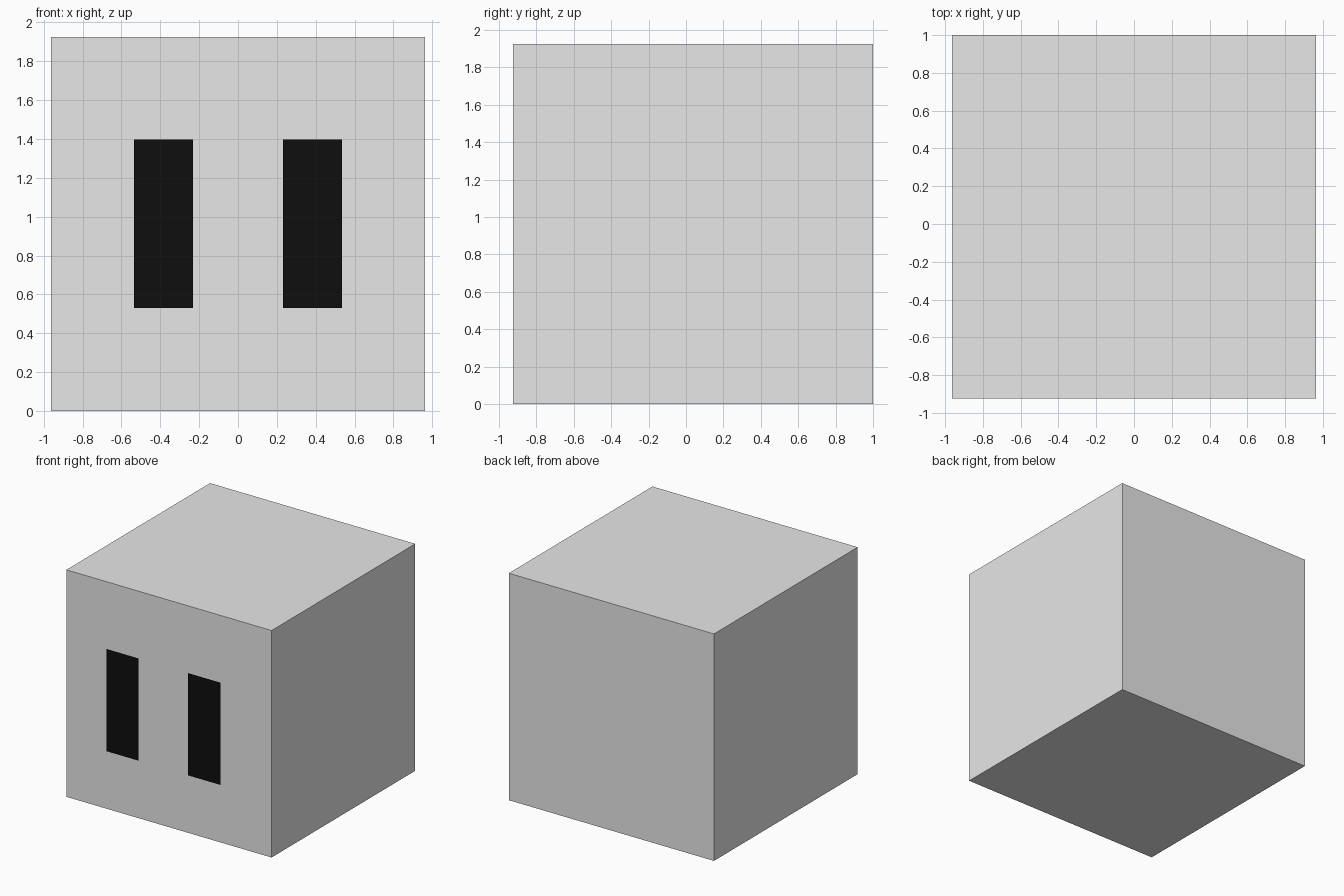
import bpy, bmesh

if "Cube" in bpy.data.objects:
    bpy.data.objects.remove(bpy.data.objects["Cube"])

SIZE = 1.925          # cube side
BACK = 1.0            # y of the cube's back face
FRONT = -1.0          # y of the floating eye panels


def material(name, value):
    mat = bpy.data.materials.new(name)
    mat.diffuse_color = (value, value, value, 1.0)
    mat.use_nodes = True
    mat.node_tree.nodes["Principled BSDF"].inputs["Base Color"].default_value = mat.diffuse_color
    return mat


def add_object(name, bm, mat):
    mesh = bpy.data.meshes.new(name)
    bm.to_mesh(mesh)
    bm.free()
    mesh.materials.append(mat)
    obj = bpy.data.objects.new(name, mesh)
    bpy.context.collection.objects.link(obj)
    return obj


light_grey = material("light_grey", 0.8)
black = material("black", 0.0045)

# Body: plain cube standing on the ground
bm = bmesh.new()
bmesh.ops.create_cube(bm, size=SIZE)
bmesh.ops.translate(bm, verts=bm.verts, vec=(0, BACK - SIZE / 2, SIZE / 2))
add_object("body", bm, light_grey)

# Eyes: flat single-face panels floating just ahead of the front face
for side, sign in (("left", -1), ("right", 1)):
    bm = bmesh.new()
    corners = [(0.232, 0.53), (0.536, 0.53), (0.536, 1.397), (0.232, 1.397)]
    face = bm.faces.new([bm.verts.new((sign * x, FRONT, z)) for x, z in corners])
    face.normal_update()
    if face.normal.y > 0:
        face.normal_flip()
    add_object(side + "_eye", bm, black)
